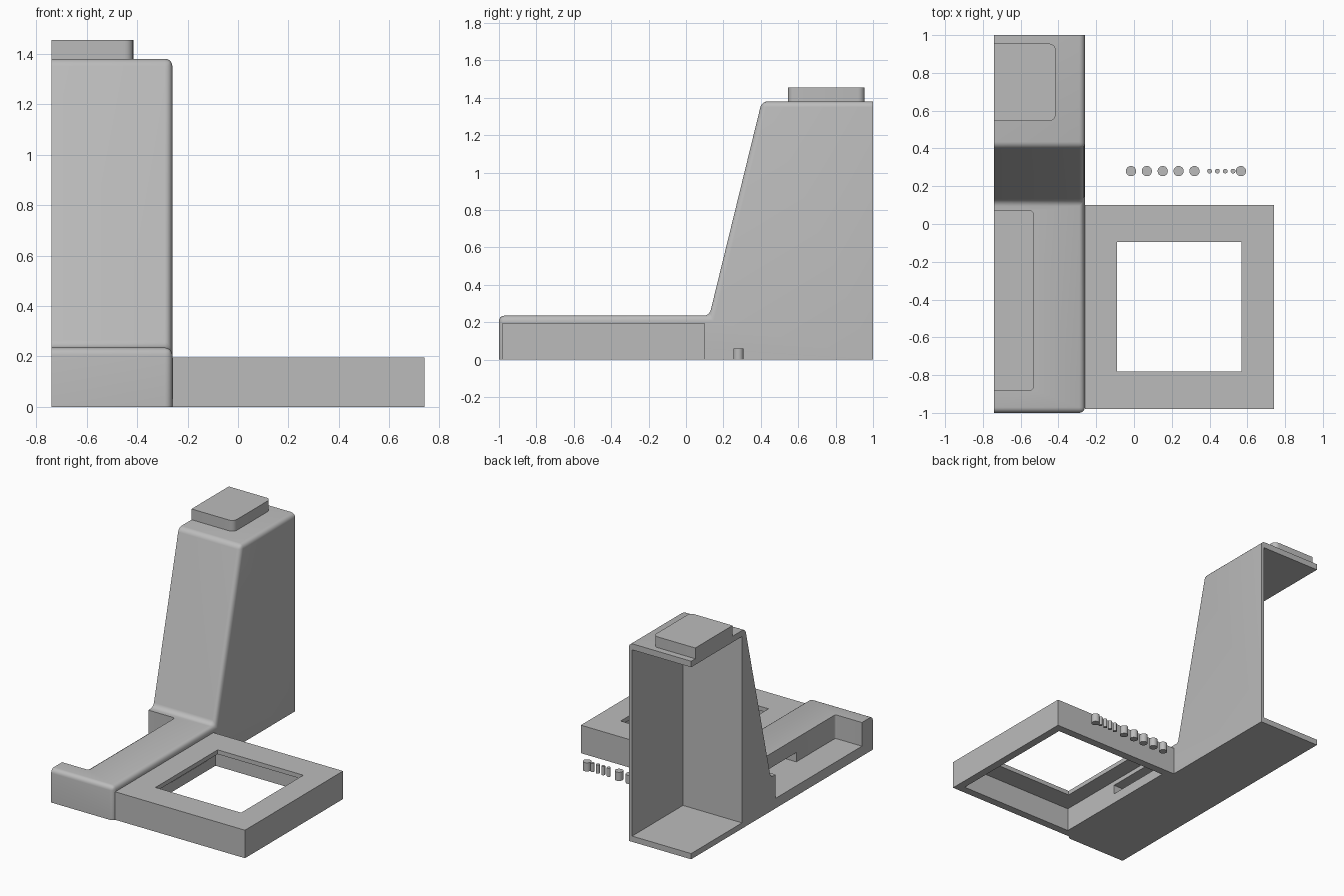
import bpy, bmesh

cube = bpy.data.objects.get("Cube")
if cube:
    bpy.data.objects.remove(cube, do_unlink=True)

grey = bpy.data.materials.new("plain_grey")
grey.use_nodes = True
grey.diffuse_color = (0.5, 0.5, 0.5, 1)
grey.node_tree.nodes["Principled BSDF"].inputs["Base Color"].default_value = (0.5, 0.5, 0.5, 1)

CUT = -0.74    # open section plane
SIDE = -0.26   # outer side wall of the body


def finish(name, bm):
    bmesh.ops.recalc_face_normals(bm, faces=bm.faces)
    mesh = bpy.data.meshes.new(name)
    bm.to_mesh(mesh)
    bm.free()
    mesh.materials.append(grey)
    ob = bpy.data.objects.new(name, mesh)
    bpy.context.collection.objects.link(ob)
    return ob


def round_edges(bm, rule, radius, segments=5):
    edges = [e for e in bm.edges if rule(*[v.co for v in e.verts])]
    bmesh.ops.bevel(bm, geom=edges, offset=radius, segments=segments,
                    profile=0.5, affect='EDGES')


def box(name, xs, ys, zs, radius=0):
    """Box from ranges; radius rounds the upright edges on its +x side."""
    bm = bmesh.new()
    bmesh.ops.create_cube(bm, size=1)
    for v in bm.verts:
        v.co = [r[0] if c < 0 else r[1] for c, r in zip(v.co, (xs, ys, zs))]
    if radius:
        round_edges(bm, lambda a, b: abs(a.z - b.z) > 0.01 and a.x == b.x
                    and abs(a.x - xs[1]) < 0.001, radius)
    return finish(name, bm)


def carve(target, *cutters):
    bpy.context.view_layer.objects.active = target
    for cutter in cutters:
        cutter.hide_render = True
        mod = target.modifiers.new("carve", 'BOOLEAN')
        mod.operation = 'DIFFERENCE'
        mod.solver = 'EXACT'
        mod.object = cutter
        bpy.ops.object.modifier_apply(modifier=mod.name)
        bpy.data.objects.remove(cutter, do_unlink=True)


def smooth(ob):
    bpy.ops.object.select_all(action='DESELECT')
    ob.select_set(True)
    bpy.context.view_layer.objects.active = ob
    bpy.ops.object.shade_smooth_by_angle(angle=0.6)


# Body: side profile extruded across, soft outer edges
profile = [(-1, 0), (1, 0), (1, 1.38), (0.405, 1.38), (0.125, 0.235), (-1, 0.235)]
bm = bmesh.new()
face = bm.faces.new([bm.verts.new((CUT, y, z)) for y, z in profile])
side = bmesh.ops.extrude_face_region(bm, geom=[face])["geom"]
for v in side:
    if isinstance(v, bmesh.types.BMVert):
        v.co.x = SIDE


def is_soft(a, b):
    on_cut = a.x == b.x and a.x < -0.7
    on_floor = a.z < 0.01 and b.z < 0.01
    on_back = a.y > 0.99 and b.y > 0.99
    return not (on_cut or on_floor or on_back)


round_edges(bm, is_soft, 0.03)
body = finish("body", bm)

# Hollow column, tray pocket and the slot towards the frame
SLOT = ((-0.6, -0.15), (-0.45, -0.05), (0.07, 0.135))
carve(body,
      box("column_cutter", (-0.9, -0.285), (0.44, 1.2), (0.04, 1.338)),
      box("pocket_cutter", (-0.9, -0.535), (-0.88, 0.07), (0.07, 0.5), 0.015),
      box("slot_cutter", *SLOT))
smooth(body)

# Cap on top of the column
cap = box("top_cap", (CUT, -0.415), (0.545, 0.955), (1.375, 1.455), 0.035)
smooth(cap)

# Side frame: shell open below, with a window through its top
frame = box("side_frame", (SIDE, 0.74), (-0.98, 0.1), (0, 0.195))
carve(frame,
      box("underside_cutter", (SIDE + 0.055, 0.685), (-0.925, 0.045), (-0.1, 0.165)),
      box("window_cutter", (-0.09, 0.57), (-0.78, -0.095), (0.1, 0.3)),
      box("frame_slot_cutter", *SLOT))

# Row of loose pegs
pegs = [(-0.016 + 0.084 * i, 0.027) for i in range(5)]
pegs += [(0.4 + 0.0415 * i, 0.0125) for i in range(4)]
pegs.append((0.566, 0.027))
for i, (x, radius) in enumerate(pegs):
    bm = bmesh.new()
    bmesh.ops.create_cone(bm, cap_ends=True, segments=32, radius1=radius,
                          radius2=radius, depth=0.06)
    bmesh.ops.translate(bm, verts=bm.verts, vec=(x, 0.28, 0.03))
    smooth(finish(f"peg_{i + 1}", bm))
